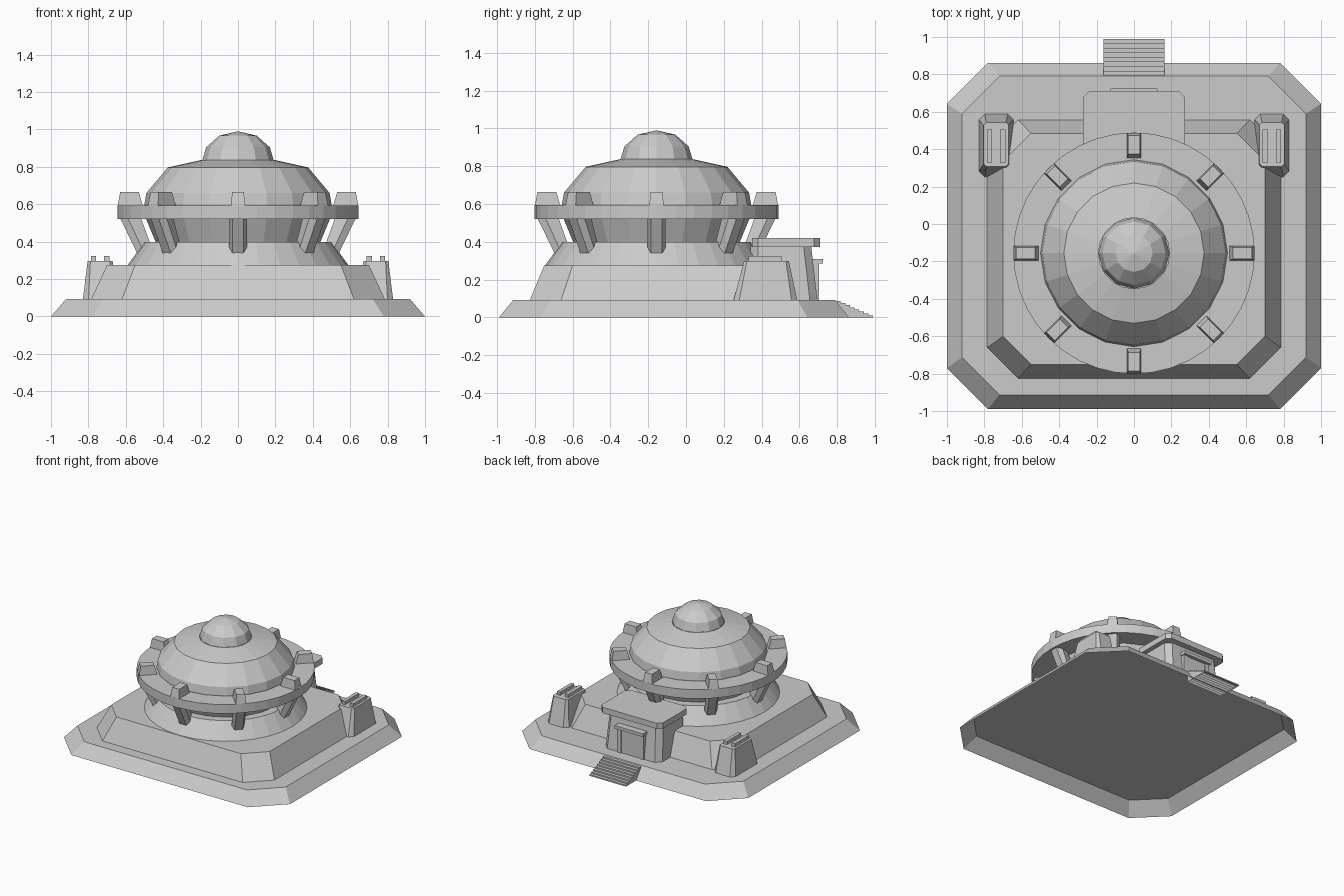
import bpy, math
from mathutils import Matrix

if "Cube" in bpy.data.objects:
    bpy.data.objects.remove(bpy.data.objects["Cube"])

grey = bpy.data.materials.new("plain grey")
grey.use_nodes = True
COLOUR = (0.6, 0.6, 0.6, 1)
grey.diffuse_color = COLOUR
grey.node_tree.nodes["Principled BSDF"].inputs["Base Color"].default_value = COLOUR

AXIS_Y = -0.156  # centre of all the round parts


def loft(name, rings, bottom=False, top=True):
    """Skin a stack of anticlockwise outlines; ends are capped on request."""
    n = len(rings[0])
    verts = [p for ring in rings for p in ring]
    faces = []
    for k in range(len(rings) - 1):
        for i in range(n):
            j = (i + 1) % n
            faces.append((k * n + i, k * n + j, (k + 1) * n + j, (k + 1) * n + i))
    if bottom:
        faces.append(tuple(reversed(range(n))))
    if top:
        faces.append(tuple(range(len(verts) - n, len(verts))))
    mesh = bpy.data.meshes.new(name)
    mesh.from_pydata(verts, [], faces)
    mesh.materials.append(grey)
    ob = bpy.data.objects.new(name, mesh)
    bpy.context.collection.objects.link(ob)
    return ob


def outline(x0, x1, y0, y1, z, cut=0.0):
    """Rectangle with optional cut corners."""
    if not cut:
        return [(x0, y0, z), (x1, y0, z), (x1, y1, z), (x0, y1, z)]
    c = cut
    return [(x0 + c, y0, z), (x1 - c, y0, z), (x1, y0 + c, z), (x1, y1 - c, z),
            (x1 - c, y1, z), (x0 + c, y1, z), (x0, y1 - c, z), (x0, y0 + c, z)]


def box(name, x0, x1, y0, y1, z0, z1, bottom=False):
    return loft(name, [outline(x0, x1, y0, y1, z) for z in (z0, z1)], bottom)


def lathe(name, profile, sides, top=True):
    """Turn (radius, height) points around the round axis."""
    def ring(r, z):
        turns = [math.tau * i / sides for i in range(sides)]
        return [(r * math.sin(t), AXIS_Y - r * math.cos(t), z) for t in turns]
    return loft(name, [ring(r, z) for r, z in profile], top=top)


def around(name, rings):
    """Eight copies of a part modelled along +x, spaced about the axis."""
    for k in range(8):
        ob = loft(f"{name}_{k + 1}", rings)
        ob.data.transform(Matrix.Translation((0, AXIS_Y, 0)) @ Matrix.Rotation(k * math.pi / 4, 4, "Z"))


# Stepped ground platform, a shell open underneath
DECK, TERRACE = 0.093, 0.275
loft("base_platform", [outline(-1, 1, -0.99, 0.862, 0, 0.22),
                       outline(-0.92, 0.92, -0.913, 0.79, DECK, 0.2)])
loft("upper_platform", [outline(-0.785, 0.785, -0.826, 0.557, DECK, 0.165),
                        outline(-0.7, 0.7, -0.75, 0.485, TERRACE, 0.15)])

# Round body
lathe("pedestal", [(0.59, TERRACE), (0.5, 0.398)], 32)
lathe("dome", [(0.44, 0.398), (0.495, 0.53), (0.5, 0.6), (0.49, 0.66),
               (0.375, 0.797), (0.19, 0.838)], 20, top=False)
lathe("cupola", [(0.19, 0.838), (0.17, 0.905), (0.1, 0.967), (0.002, 0.99)], 12)
lathe("gallery_ring", [(0.48, 0.522), (0.645, 0.522), (0.645, 0.594), (0.48, 0.594)], 40, top=False)

# Blocks on the ring and slanted struts beneath it
around("ring_block", [outline(0.51, 0.643, -0.038, 0.038, 0.594),
                      outline(0.53, 0.63, -0.031, 0.031, 0.665)])
around("ring_strut", [[(0.45, -0.03, 0.336), (0.5, -0.047, 0.336), (0.538, -0.03, 0.336),
                       (0.538, 0.03, 0.336), (0.5, 0.047, 0.336), (0.45, 0.03, 0.336)],
                      [(0.52, -0.03, 0.53), (0.59, -0.049, 0.53), (0.632, -0.03, 0.53),
                       (0.632, 0.03, 0.53), (0.59, 0.049, 0.53), (0.52, 0.03, 0.53)]])

# Buttress towers with two vents each
for side, s in (("left", 1), ("right", -1)):
    x = 0.737 * s
    loft(f"{side}_tower", [outline(x - 0.092, x + 0.092, 0.252, 0.588, DECK, 0.03),
                           outline(x - 0.067, x + 0.067, 0.307, 0.544, 0.298, 0.015)])
    for k, dx in enumerate((-0.035, 0.035)):
        box(f"{side}_tower_vent_{k + 1}", x + dx - 0.014, x + dx + 0.014, 0.33, 0.506, 0.298, 0.324)

# Entrance house, tucked into the pedestal
loft("entrance_house", [outline(-0.25, 0.25, 0.34, 0.695, DECK, 0.04),
                        outline(-0.235, 0.235, 0.34, 0.662, 0.378, 0.04)], top=False)
loft("entrance_roof", [outline(-0.272, 0.272, 0.35, 0.71, z, 0.032) for z in (0.374, 0.42)], bottom=True)
box("door_lintel", -0.125, 0.125, 0.66, 0.724, 0.285, 0.31, bottom=True)
for side, s in (("left", 1), ("right", -1)):
    box(f"{side}_door_jamb", 0.1 * s - 0.018, 0.1 * s + 0.018, 0.66, 0.704, DECK, 0.29)
box("door", -0.082, 0.082, 0.66, 0.697, DECK, 0.285)

# Flight of stairs, each step hollow underneath
STEPS, TREAD, RISE = 8, 0.0245, 0.0108
for i in range(STEPS):
    y = 0.794 + i * TREAD
    box(f"entrance_step_{i + 1}", -0.162, 0.162, y, y + TREAD, 0, (STEPS - i) * RISE)
